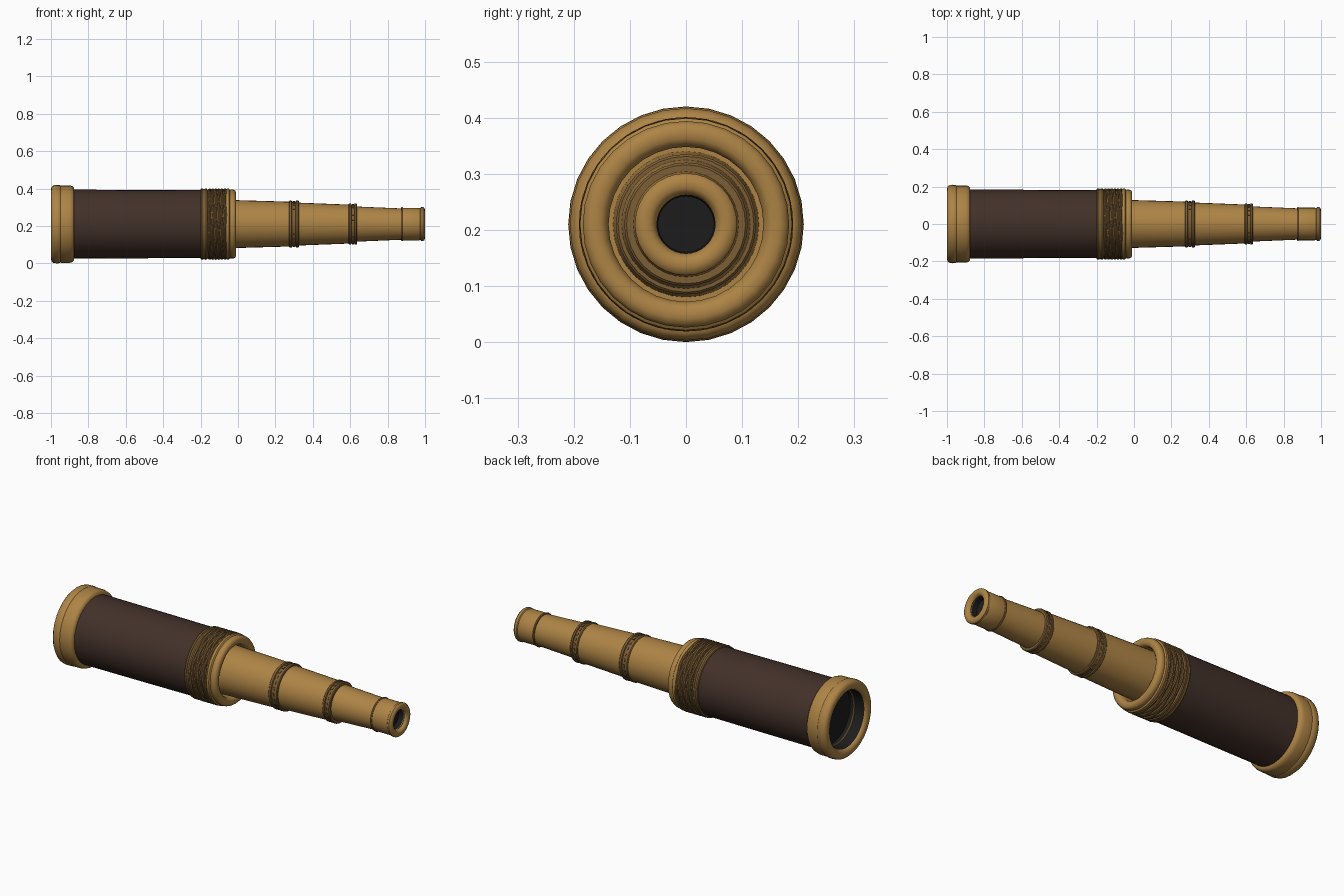
import bpy, bmesh, math

if "Cube" in bpy.data.objects:
    bpy.data.objects.remove(bpy.data.objects["Cube"])

CZ = 0.21      # height of the optical axis
SEG = 32


def material(name, rgb):
    m = bpy.data.materials.new(name)
    m.diffuse_color = (*rgb, 1)
    m.use_nodes = True
    m.node_tree.nodes["Principled BSDF"].inputs["Base Color"].default_value = m.diffuse_color
    return m


BRASS = material("brass", (0.42, 0.23, 0.06))
DARK_BRASS = material("aged_brass", (0.20, 0.11, 0.035))
LEATHER = material("leather", (0.055, 0.03, 0.022))
BLACK = material("black_inside", (0.012, 0.012, 0.012))


def finish(bm, name, mat, angle=40):
    bmesh.ops.recalc_face_normals(bm, faces=bm.faces)
    me = bpy.data.meshes.new(name)
    bm.to_mesh(me)
    bm.free()
    me.materials.append(mat)
    ob = bpy.data.objects.new(name, me)
    bpy.context.collection.objects.link(ob)
    bpy.ops.object.select_all(action='DESELECT')
    ob.select_set(True)
    bpy.context.view_layer.objects.active = ob
    bpy.ops.object.shade_smooth_by_angle(angle=math.radians(angle))
    return ob


def lathe(name, profile, mat, closed=False, wave=0.0, seg=SEG):
    """Spin (x, radius) points round the axis; wave wobbles the ring along x."""
    bm = bmesh.new()
    rings = []
    for x, r in profile:
        if r == 0:
            rings.append([bm.verts.new((x, 0, CZ))] * seg)
            continue
        ring = []
        for i in range(seg):
            a = 2 * math.pi * i / seg
            ring.append(bm.verts.new((x + wave * math.sin(6 * a),
                                      r * math.cos(a), CZ + r * math.sin(a))))
        rings.append(ring)
    pairs = list(zip(rings, rings[1:]))
    if closed:
        pairs.append((rings[-1], rings[0]))
    for p, q in pairs:
        for i in range(seg):
            j = (i + 1) % seg
            vs = list(dict.fromkeys((p[i], p[j], q[j], q[i])))
            bm.faces.new(vs)
    return finish(bm, name, mat)


def bead(name, x, r, half_w, half_h, mat, wave=0.0, n=8, seg=SEG):
    """Ring with an oval section."""
    pts = [(x + half_w * math.cos(2 * math.pi * k / n),
            r + half_h * math.sin(2 * math.pi * k / n)) for k in range(n)]
    return lathe(name, pts, mat, True, wave, seg)


# Objective end: rounded brass rim, black throat and recessed lens
lathe("objective_rim", [
    (-0.93, 0.155), (-0.985, 0.157), (-0.996, 0.165), (-1.0, 0.18), (-0.998, 0.197),
    (-0.988, 0.207), (-0.97, 0.21), (-0.955, 0.209), (-0.95, 0.206), (-0.945, 0.207),
    (-0.90, 0.207), (-0.885, 0.203), (-0.877, 0.194), (-0.875, 0.178)], BRASS)
lathe("objective_throat", [(-0.985, 0.156), (-0.90, 0.152), (-0.90, 0.146)], BLACK)
bead("lens_retainer", -0.925, 0.152, 0.004, 0.004, BRASS)
lathe("objective_lens", [(-0.90, 0.153), (-0.907, 0.10), (-0.911, 0.05), (-0.912, 0)], BLACK)

# Leather covered main barrel
lathe("main_barrel", [(-0.885, 0.184), (-0.55, 0.183), (-0.19, 0.181)], LEATHER)

# Wrapped cord band
lathe("cord_band_core", [(-0.2, 0.175), (-0.2, 0.186), (-0.165, 0.187), (-0.16, 0.18),
                         (-0.065, 0.18), (-0.06, 0.175)], DARK_BRASS)
bead("cord_edge_back", -0.192, 0.183, 0.009, 0.008, DARK_BRASS)
bead("cord_edge_front", -0.172, 0.183, 0.009, 0.008, DARK_BRASS)
for k in range(6):
    bead("cord_turn_%d" % (k + 1), -0.152 + k * 0.0165, 0.182, 0.008, 0.009,
         DARK_BRASS, wave=0.004 * (-1) ** k, seg=48)

# Stepped brass collar with a hollow mouth
lathe("collar", [
    (-0.064, 0.17), (-0.064, 0.186), (-0.058, 0.190), (-0.048, 0.189), (-0.043, 0.182),
    (-0.038, 0.184), (-0.025, 0.184), (-0.015, 0.179), (-0.010, 0.168), (-0.011, 0.152),
    (-0.018, 0.143), (-0.030, 0.138), (-0.08, 0.138), (-0.08, 0.11)], BRASS)

# Draw tubes, each tapering towards the eyepiece
tubes = [(-0.08, 0.300, 0.130, 0.119),
         (0.290, 0.620, 0.116, 0.103),
         (0.610, 0.890, 0.095, 0.083)]
for n, (x0, x1, r0, r1) in enumerate(tubes, 1):
    lathe("draw_tube_%d" % n, [(x0, r0), (x1, r1), (x1, r1 - 0.03)], BRASS)

# Aged rings between the tubes: two beads around a stitched groove
for n, (x, r, w) in enumerate([(0.299, 0.125, 0.027), (0.614, 0.110, 0.023)], 1):
    lathe("joint_ring_%d" % n, [
        (x - w, r - 0.025), (x - w, r - 0.004), (x - w + 0.004, r),
        (x - w * 0.45, r), (x - w * 0.35, r - 0.005), (x + w * 0.35, r - 0.005),
        (x + w * 0.45, r), (x + w - 0.004, r), (x + w, r - 0.004),
        (x + w, r - 0.03)], DARK_BRASS)
    bm = bmesh.new()
    for i in range(24):
        a = 2 * math.pi * i / 24
        cube = bmesh.ops.create_cube(bm, size=1)["verts"]
        for v in cube:
            rad = r - 0.005 + v.co.z * 0.006
            t = a + v.co.y * 0.13
            v.co = (x + v.co.x * w * 0.45, rad * math.cos(t), CZ + rad * math.sin(t))
    finish(bm, "joint_studs_%d" % n, DARK_BRASS)

# Eyepiece cup with a dark bore
bead("eyepiece_ring", 0.877, 0.083, 0.007, 0.008, DARK_BRASS)
lathe("eyepiece", [
    (0.876, 0.07), (0.876, 0.086), (0.882, 0.087), (0.968, 0.087), (0.974, 0.085),
    (0.978, 0.090), (0.990, 0.091), (0.997, 0.086), (1.0, 0.075), (0.999, 0.064),
    (0.993, 0.056), (0.98, 0.052), (0.96, 0.052)], BRASS)
lathe("eyepiece_bore", [(0.985, 0.0525), (0.95, 0.050), (0.95, 0)], BLACK)
